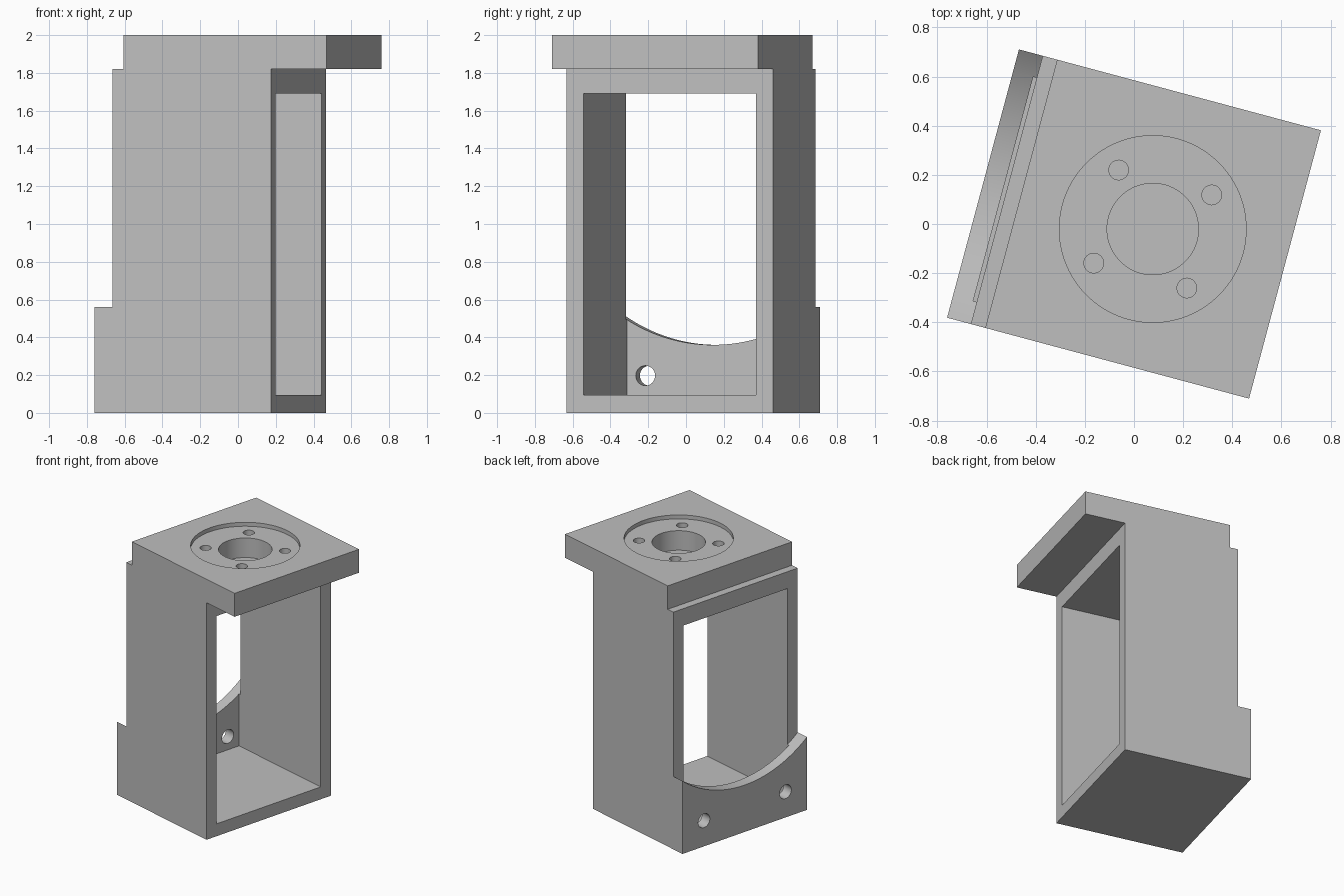
import bpy, bmesh, math

cube = bpy.data.objects.get("Cube")
if cube:
    bpy.data.objects.remove(cube, do_unlink=True)

grey = bpy.data.materials.new("plain grey")
grey.use_nodes = True
colour = (0.52, 0.52, 0.52, 1)
grey.diffuse_color = colour
grey.node_tree.nodes["Principled BSDF"].inputs["Base Color"].default_value = colour

PLACE = {
    "x": lambda a, b, c: (c, a, b),
    "y": lambda a, b, c: (a, c, b),
    "z": lambda a, b, c: (a, b, c),
}


def prism(name, profile, axis, start, end):
    """Extrude a closed 2D profile along an axis."""
    bm = bmesh.new()
    rings = [[bm.verts.new(PLACE[axis](a, b, c)) for a, b in profile]
             for c in (start, end)]
    bm.faces.new(rings[0])
    bm.faces.new(rings[1])
    n = len(profile)
    for i in range(n):
        j = (i + 1) % n
        bm.faces.new((rings[0][i], rings[0][j], rings[1][j], rings[1][i]))
    bmesh.ops.recalc_face_normals(bm, faces=bm.faces)
    mesh = bpy.data.meshes.new(name)
    bm.to_mesh(mesh)
    bm.free()
    mesh.materials.append(grey)
    obj = bpy.data.objects.new(name, mesh)
    bpy.context.collection.objects.link(obj)
    return obj


def circle(a, b, radius, sides):
    return [(a + radius * math.cos(math.tau * i / sides),
             b + radius * math.sin(math.tau * i / sides)) for i in range(sides)]


def rectangle(a0, a1, b0, b1):
    return [(a0, b0), (a1, b0), (a1, b1), (a0, b1)]


def cut(target, cutter):
    """Subtract the cutter from the target and discard it."""
    cutter.hide_render = True
    mod = target.modifiers.new("cut", "BOOLEAN")
    mod.operation = "DIFFERENCE"
    mod.solver = "EXACT"
    mod.object = cutter
    bpy.context.view_layer.objects.active = target
    bpy.ops.object.modifier_apply(modifier=mod.name)
    bpy.data.objects.remove(cutter, do_unlink=True)


# Main dimensions
half_depth = 0.565
back, wall, lip = -0.636, -0.536, -0.475
front, overhang = 0.332, 0.636
shoulder, top = 1.82, 2.0

# Housing with flange on top and thick apron at the base
housing = prism("motor_mount_housing", [
    (back, 0), (front, 0), (front, shoulder), (overhang, shoulder),
    (overhang, top), (lip, top), (lip, shoulder), (wall, shoulder),
    (wall, 0.56), (back, 0.56)], "y", -half_depth, half_depth)

# Open cavity, running slightly into the apron
cut(housing, prism("cavity", rectangle(-0.472, 0.472, 0.095, 1.69),
                   "x", -0.551, 0.5))

# Concave upper edge of the apron
radius, centre_z, reach, steps = 0.9, 1.26, 0.6, 48
arc = []
for i in range(steps + 1):
    v = -reach + 2 * reach * i / steps
    arc.append((v, centre_z - math.sqrt(radius ** 2 - v ** 2)))
cut(housing, prism("apron_arc", arc + [(reach, 1), (-reach, 1)],
                   "x", -0.8, wall))

# Apron screw holes
for side in (-1, 1):
    cut(housing, prism("apron_hole", circle(side * 0.37, 0.197, 0.053, 32),
                       "x", -0.8, -0.5))

# Flange recess, central bore and four bolt holes
cx = 0.079
cut(housing, prism("recess", circle(cx, 0, 0.38, 96), "z", 1.97, 2.1))
cut(housing, prism("bore", circle(cx, 0, 0.186, 64), "z", shoulder, 2.1))
for sx in (-1, 1):
    for sy in (-1, 1):
        cut(housing, prism("bolt_hole",
                           circle(cx + sx * 0.196, sy * 0.196, 0.04, 32),
                           "z", shoulder, 2.1))

# Turn the whole part and smooth the round walls
housing.rotation_euler.z = math.radians(-15)
bpy.ops.object.select_all(action="DESELECT")
housing.select_set(True)
bpy.context.view_layer.objects.active = housing
bpy.ops.object.shade_smooth_by_angle(angle=math.radians(30))
